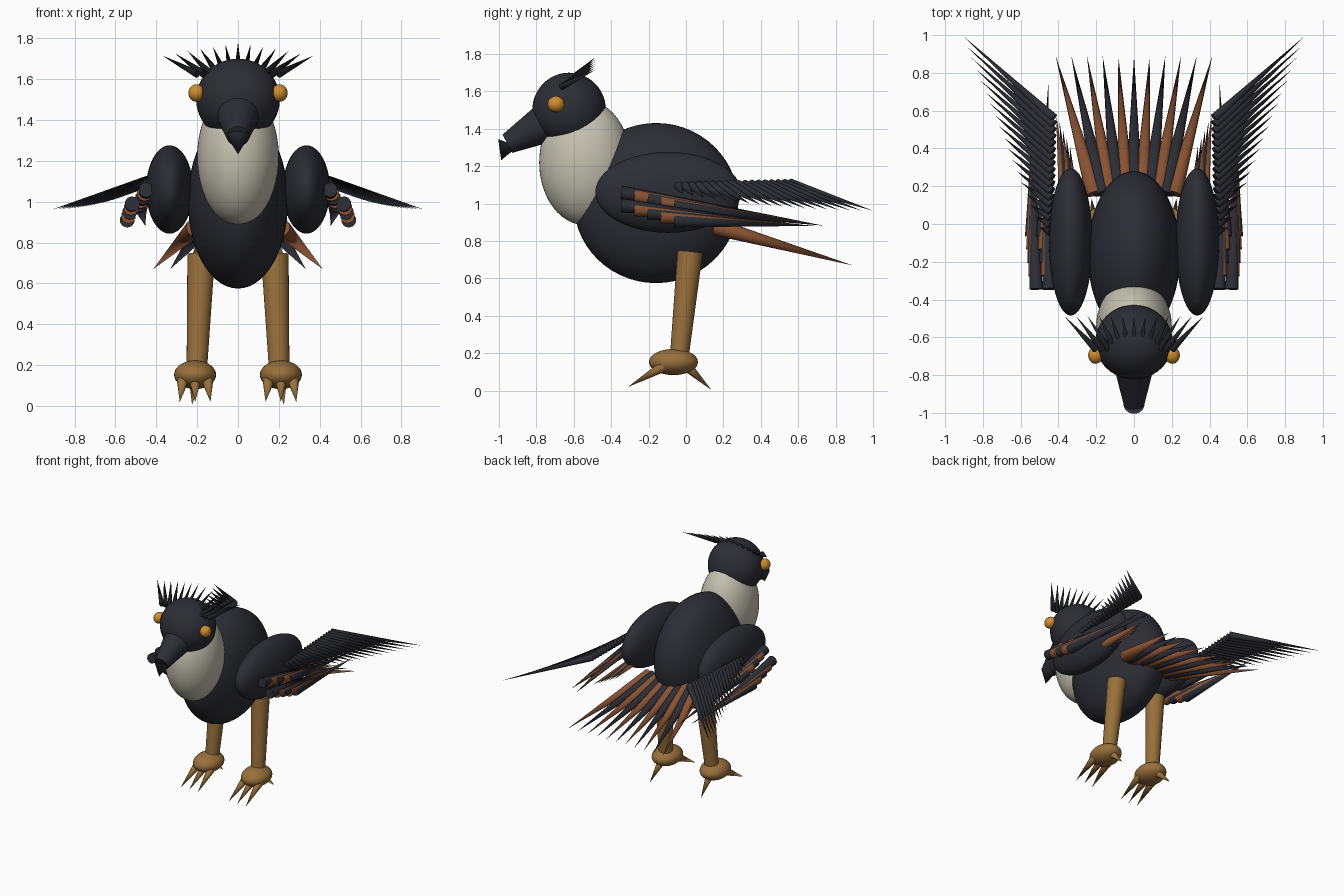
import bpy, bmesh, math
from mathutils import Vector, Matrix

if "Cube" in bpy.data.objects:
    bpy.data.objects.remove(bpy.data.objects["Cube"])


def material(name, rgb):
    m = bpy.data.materials.new(name)
    m.diffuse_color = (*rgb, 1)
    m.use_nodes = True
    m.node_tree.nodes["Principled BSDF"].inputs["Base Color"].default_value = m.diffuse_color
    return m


PLUMAGE = material("charcoal plumage", (0.026, 0.027, 0.036))
QUILL = material("black quill", (0.013, 0.014, 0.018))
RUST = material("rust feather", (0.25, 0.085, 0.032))
CREAM = material("cream bib", (0.56, 0.54, 0.44))
SKIN = material("tan leg", (0.32, 0.165, 0.045))
AMBER = material("amber eye", (0.62, 0.27, 0.03))


def finish(name, bm, mats):
    me = bpy.data.meshes.new(name)
    bm.to_mesh(me)
    bm.free()
    for m in mats:
        me.materials.append(m)
    ob = bpy.data.objects.new(name, me)
    bpy.context.collection.objects.link(ob)
    bpy.ops.object.select_all(action='DESELECT')
    ob.select_set(True)
    bpy.context.view_layer.objects.active = ob
    bpy.ops.object.shade_smooth_by_angle(angle=math.radians(50))
    return ob


def ellipsoid(name, centre, radii, mat, seg=40):
    bm = bmesh.new()
    mx = Matrix.Translation(centre) @ Matrix.Diagonal((*radii, 1))
    bmesh.ops.create_uvsphere(bm, u_segments=seg, v_segments=seg // 2, radius=1, matrix=mx)
    return finish(name, bm, [mat])


def cones(name, items, mats, sides=10):
    """items: (start, end, start radius, end radius, material index)"""
    bm = bmesh.new()
    for a, b, r1, r2, mi in items:
        a, b = Vector(a), Vector(b)
        d = b - a
        mx = Matrix.Translation((a + b) / 2) @ d.to_track_quat('Z', 'Y').to_matrix().to_4x4()
        old = set(bm.faces)
        bmesh.ops.create_cone(bm, cap_ends=True, segments=sides, radius1=r1,
                              radius2=r2, depth=d.length, matrix=mx)
        for f in bm.faces:
            if f not in old:
                f.material_index = mi
    bm.normal_update()
    return finish(name, bm, mats)


def lerp(a, b, t):
    return Vector(a).lerp(Vector(b), t)


# Torso, bib and head
ellipsoid("body", (0, -0.16, 1.003), (0.245, 0.44, 0.428), PLUMAGE, 56)
ellipsoid("bib", (0, -0.54, 1.22), (0.2, 0.245, 0.335), CREAM, 48)
ellipsoid("head", (0, -0.625, 1.5), (0.205, 0.197, 0.2), PLUMAGE, 48)

# Beak with hooked tip
cones("beak", [((0, -0.76, 1.425), (0, -0.955, 1.32), 0.105, 0.055, 0)], [PLUMAGE], 24)
cones("beak_hook", [((0, -0.952, 1.325), (0, -0.988, 1.232), 0.056, 0, 0)], [PLUMAGE], 24)

# Crest spikes fanned over the crown
crest = []
for i in range(13):
    t = i / 6 - 1
    crest.append(((0.2 * t, -0.665, 1.625), (0.37 * t, -0.486, 1.782 - 0.067 * abs(t)),
                  0.02, 0, 0))
cones("crest", crest, [QUILL], 8)

# Tail fan, alternating colours
tail = []
for i in range(11):
    t = i / 5 - 1
    tail.append(((0.21 * t, 0.16, 0.875), (0.415 * t, 0.89, 0.67), 0.046, 0, (i + 1) % 2))
cones("tail", tail, [PLUMAGE, RUST], 12)

for side, s in (("left", -1), ("right", 1)):
    # Eye and shoulder
    ellipsoid(side + "_eye", (s * 0.203, -0.695, 1.532), (0.04, 0.045, 0.043), AMBER, 24)
    ellipsoid(side + "_shoulder", (s * 0.335, -0.095, 1.06), (0.115, 0.39, 0.216), PLUMAGE, 48)

    # Long outer wing feathers, stepping back and lengthening
    outer = []
    n = 18
    for i in range(n):
        t = i / (n - 1)
        base = lerp((0.44, -0.04, 1.095), (0.425, 0.56, 1.108), t)
        tip = Vector((0.5 + 0.41 * t, -0.02 + 1.02 * t, 0.962 + 0.09 * (1 - t) ** 2))
        base.x *= s
        tip.x *= s
        outer.append((base, tip, 0.026, 0, 0))
    cones(side + "_wing_feathers", outer, [PLUMAGE], 10)

    # Swept lower wing feathers in two rows plus an inner row
    lower = []
    for i in range(5):
        y = -0.345 + 0.07 * i
        lower.append(((s * (0.45 + 0.008 * i), y, 1.058 - 0.018 * i),
                      (s * (0.47 - 0.004 * i), 0.5 + 0.06 * i, 0.93 - 0.012 * i),
                      0.037, 0, i % 2))
        lower.append(((s * (0.518 + 0.006 * i), y, 0.99 - 0.02 * i),
                      (s * (0.54 - 0.004 * i), 0.45 + 0.06 * i, 0.905 - 0.006 * i),
                      0.037, 0, i % 2))
        lower.append(((s * (0.3 + 0.015 * i), -0.05 + 0.02 * i, 1.0 - 0.015 * i),
                      (s * (0.34 + 0.018 * i), 0.42 + 0.04 * i, 0.9), 0.037, 0, (i + 1) % 2))
    cones(side + "_lower_feathers", lower, [PLUMAGE, RUST], 10)

    # Leg, foot and claws
    cones(side + "_leg", [((s * 0.18, 0.022, 0.742), (s * 0.202, -0.037, 0.17), 0.068, 0.05, 0)],
          [SKIN], 24)
    ellipsoid(side + "_foot", (s * 0.21, -0.067, 0.153), (0.103, 0.131, 0.07), SKIN, 32)
    claws = [((s * 0.21 + 0.06 * k, -0.12, 0.13), (s * 0.21 + 0.075 * k, -0.31, 0.02),
              0.03, 0, 0) for k in (-1, 0, 1)]
    claws.append(((s * 0.21, 0.0, 0.135), (s * 0.225, 0.135, 0.004), 0.03, 0, 0))
    cones(side + "_claws", claws, [SKIN], 12)
